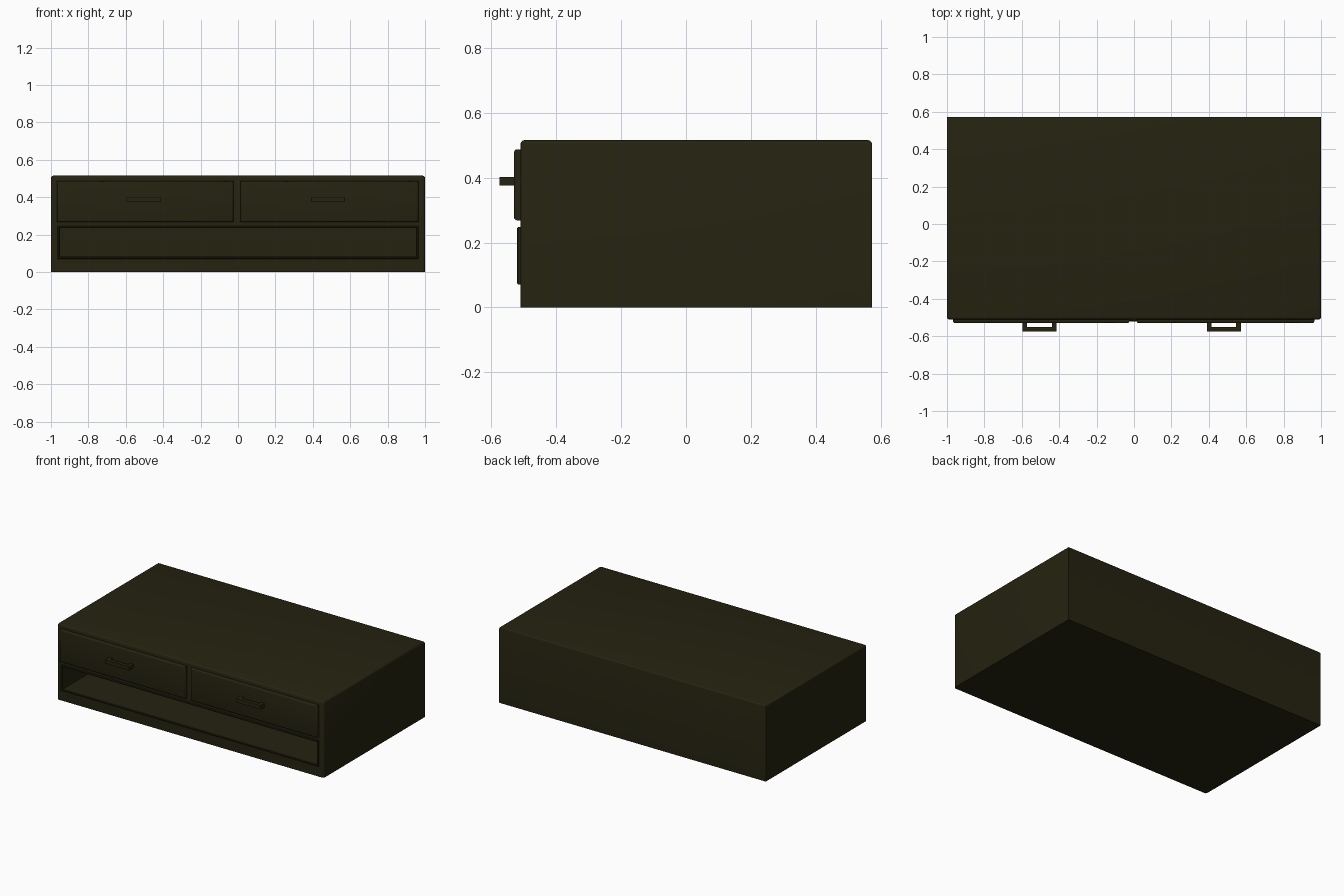
import bpy, bmesh
from mathutils import Vector

if "Cube" in bpy.data.objects:
    bpy.data.objects.remove(bpy.data.objects["Cube"])

wood = bpy.data.materials.new("dark olive wood")
wood.diffuse_color = (0.0185, 0.0165, 0.0052, 1)
wood.use_nodes = True
wood.node_tree.nodes["Principled BSDF"].inputs["Base Color"].default_value = wood.diffuse_color


def finish(bm, name):
    bmesh.ops.recalc_face_normals(bm, faces=bm.faces)
    me = bpy.data.meshes.new(name)
    bm.to_mesh(me)
    bm.free()
    ob = bpy.data.objects.new(name, me)
    bpy.context.collection.objects.link(ob)
    me.materials.append(wood)
    bpy.ops.object.select_all(action='DESELECT')
    ob.select_set(True)
    bpy.context.view_layer.objects.active = ob
    bpy.ops.object.shade_smooth_by_angle(angle=0.6)
    return ob


def box(bm, lo, hi):
    lo, hi = Vector(lo), Vector(hi)
    verts = bmesh.ops.create_cube(bm, size=1)["verts"]
    for v in verts:
        v.co = Vector([hi[i] if v.co[i] > 0 else lo[i] for i in range(3)])


def bevel(bm, rule, width, segments=3):
    edges = [e for e in bm.edges if rule(*(v.co for v in e.verts))]
    bmesh.ops.bevel(bm, geom=edges, offset=width, segments=segments,
                    profile=0.5, affect='EDGES')


FRONT, BACK, TOP = -0.51, 0.573, 0.515
NX, NZ0, NZ1 = 0.953, 0.083, 0.235      # open shelf

# cabinet body: top edges and front uprights rounded, then the shelf sunk in
bm = bmesh.new()
box(bm, (-1, FRONT, 0), (1, BACK, TOP))
bevel(bm, lambda a, b: (a.z == b.z and a.z > 0.4) or
      (a.z != b.z and a.y < 0 and b.y < 0), 0.012)
bm.normal_update()
front = max((f for f in bm.faces if f.normal.y < -0.99), key=lambda f: f.calc_area())
bmesh.ops.inset_individual(bm, faces=[front], thickness=0.05)
mid = front.calc_center_median()
for v in front.verts:
    v.co = Vector((NX if v.co.x > 0 else -NX, FRONT, NZ1 if v.co.z > mid.z else NZ0))
recess = bmesh.ops.extrude_discrete_faces(bm, faces=[front])["faces"][0]
for v in recess.verts:
    v.co.y = BACK - 0.04
finish(bm, "cabinet_body")

# raised trim around the open shelf: a small profile carried round a rectangle
bm = bmesh.new()
profile = [(0.012, FRONT + 0.004), (0.012, -0.517), (0.009, -0.52),
           (0.003, -0.52), (0, -0.517), (0, FRONT + 0.004)]
rings = []
for out, y in profile:
    x, z0, z1 = NX + out, NZ0 - out, NZ1 + out
    rings.append([bm.verts.new(c) for c in
                  ((-x, y, z0), (x, y, z0), (x, y, z1), (-x, y, z1))])
for i in range(len(rings)):
    a, b = rings[i], rings[(i + 1) % len(rings)]
    for k in range(4):
        n = (k + 1) % 4
        bm.faces.new((a[k], a[n], b[n], b[k]))
finish(bm, "shelf_trim")

# drawer fronts with rounded front edges, each with a square bracket handle
for side, x0, x1 in (("left", -0.968, -0.025), ("right", 0.014, 0.964)):
    bm = bmesh.new()
    box(bm, (x0, -0.53, 0.268), (x1, FRONT + 0.004, 0.487))
    bevel(bm, lambda a, b: a.y < -0.52 and b.y < -0.52, 0.01)
    finish(bm, side + "_drawer_front")

    c = -0.505 if side == "left" else 0.48
    h, t, y0, y1 = 0.091, 0.025, -0.575, -0.527
    outline = [(-h, y1), (-h, y0), (h, y0), (h, y1),
               (h - t, y1), (h - t, y0 + t), (t - h, y0 + t), (t - h, y1)]
    bm = bmesh.new()
    rows = [[bm.verts.new((c + x, y, z)) for x, y in outline] for z in (0.375, 0.401)]
    for k in range(8):
        n = (k + 1) % 8
        bm.faces.new((rows[0][k], rows[0][n], rows[1][n], rows[1][k]))
    for r in rows:      # caps: left leg, bar, right leg
        for q in ((0, 1, 6, 7), (1, 2, 5, 6), (2, 3, 4, 5)):
            bm.faces.new([r[i] for i in q])
    finish(bm, side + "_handle")
